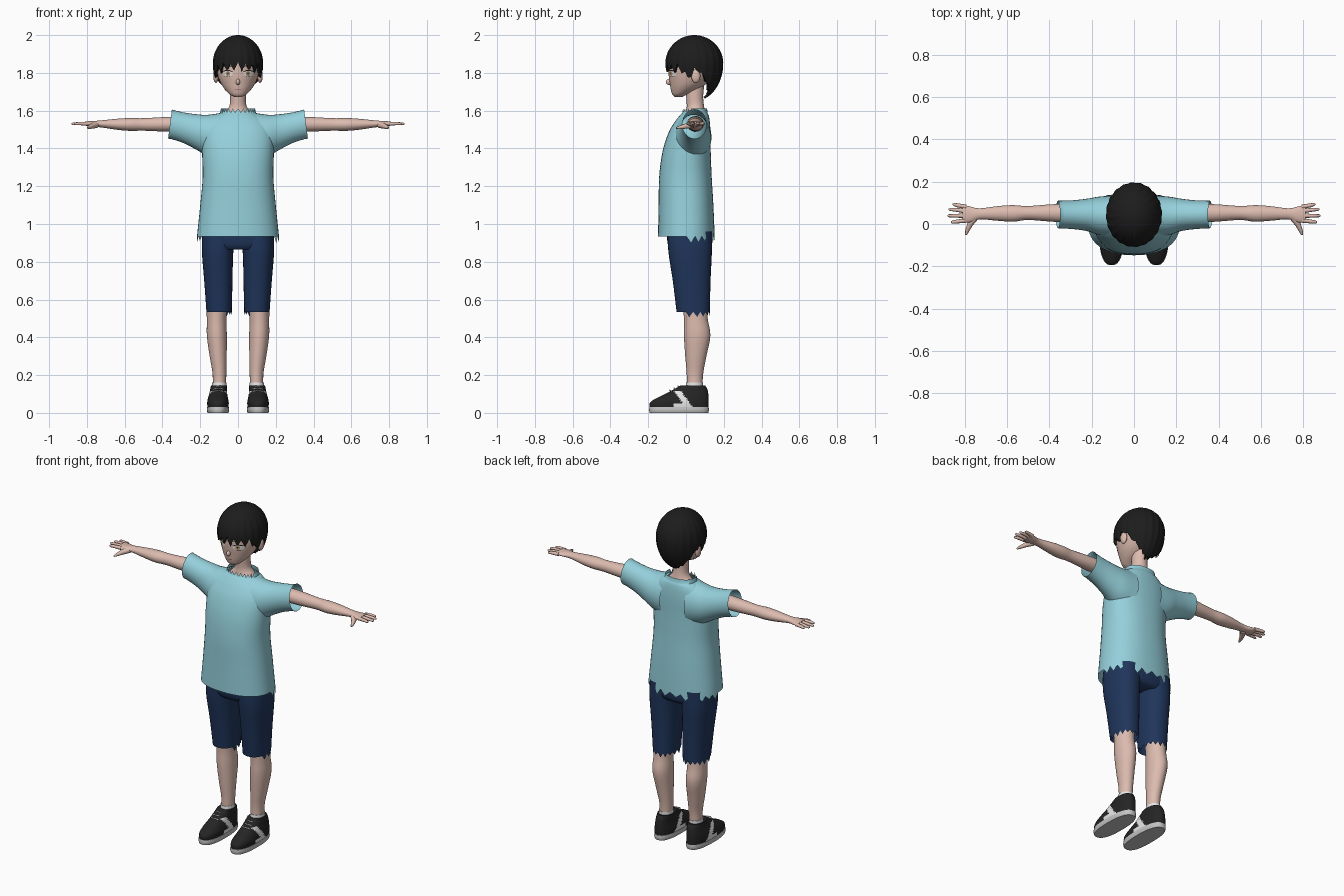
import bpy, bmesh
from math import sin, cos, pi, copysign, radians, acos
from mathutils import Vector
from mathutils.bvhtree import BVHTree

cube = bpy.data.objects.get("Cube")
if cube:
    bpy.data.objects.remove(cube, do_unlink=True)


def material(name, r, g, b):
    m = bpy.data.materials.new(name)
    m.use_nodes = True
    m.diffuse_color = (r, g, b, 1)
    m.node_tree.nodes["Principled BSDF"].inputs["Base Color"].default_value = (r, g, b, 1)
    return m


SKIN = material("skin", .72, .5, .43)
SHIRT = material("shirt_blue", .3, .63, .71)
NAVY = material("shorts_navy", .014, .036, .105)
HAIR = material("hair_black", .012, .012, .012)
BLACK = material("shoe_black", .018, .018, .018)
WHITE = material("white", .8, .8, .8)
SOLE = material("sole_grey", .55, .55, .55)
IRIS = material("iris_amber", .5, .33, .17)
LIP = material("lip_brown", .3, .12, .1)
SIDES = (("left", 1), ("right", -1))


def finish(name, bm, *mats):
    bmesh.ops.recalc_face_normals(bm, faces=bm.faces)
    me = bpy.data.meshes.new(name)
    bm.to_mesh(me)
    bm.free()
    for m in mats:
        me.materials.append(m)
    for p in me.polygons:
        p.use_smooth = True
    me.set_sharp_from_angle(angle=radians(50))
    ob = bpy.data.objects.new(name, me)
    bpy.context.collection.objects.link(ob)
    return ob


def skin_rows(bm, rows, caps=(False, False)):
    """Join rows of points with quads, optionally capping either end."""
    rows = [[bm.verts.new(p) for p in row] for row in rows]
    for a, b in zip(rows, rows[1:]):
        for i in range(len(a)):
            j = (i + 1) % len(a)
            bm.faces.new((a[i], a[j], b[j], b[i]))
    for cap, row in zip(caps, (rows[0], rows[-1])):
        if cap:
            bm.faces.new(row)


def spline(keys, sub):
    """Catmull-Rom interpolation of tuples."""
    out = []
    for k in range(len(keys) - 1):
        p0, p1 = keys[max(k - 1, 0)], keys[k]
        p2, p3 = keys[k + 1], keys[min(k + 2, len(keys) - 1)]
        for s in range(sub):
            t = s / sub
            out.append([b + t * (c - a + t * (2*a - 5*b + 4*c - d + t * (3*b - a - 3*c + d))) / 2
                        for a, b, c, d in zip(p0, p1, p2, p3)])
    return out + [list(keys[-1])]


def loft(name, keys, mats, axis="z", side=1, n=32, sub=4, power=2, caps=(False, False),
         first=None, last=None, rule=None):
    """Keys are (position, centre u, centre v, radius u, radius v)."""
    bm = bmesh.new()
    rows = []
    for pos, u, v, ru, rv in spline(keys, sub):
        row = []
        for i in range(n):
            c, s = cos(2 * pi * i / n), sin(2 * pi * i / n)
            a = u + ru * copysign(abs(c) ** (2 / power), c)
            b = v + rv * copysign(abs(s) ** (2 / power), s)
            row.append(Vector((a, b, pos) if axis == "z" else (pos, a, b)))
        rows.append(row)
    for edit, row in ((first, rows[0]), (last, rows[-1])):
        if edit:
            for i, p in enumerate(row):
                edit(i, p)
    for row in rows:
        for p in row:
            p.x *= side
    skin_rows(bm, rows, caps)
    if rule:
        for f in bm.faces:
            f.material_index = rule(f.calc_center_median())
    return finish(name, bm, *mats)


def tube(name, pts, radii, mat, n=10):
    bm = bmesh.new()
    pts = [Vector(p) for p in pts]
    rows = []
    for k, (p, r) in enumerate(zip(pts, radii)):
        d = pts[min(k + 1, len(pts) - 1)] - pts[max(k - 1, 0)]
        q = d.to_track_quat("Z", "Y")
        rows.append([p + q @ Vector((r * cos(2*pi*i/n), r * sin(2*pi*i/n), 0)) for i in range(n)])
    skin_rows(bm, rows, (True, True))
    return finish(name, bm, mat)


def ball(name, centre, size, mat):
    bm = bmesh.new()
    bmesh.ops.create_icosphere(bm, subdivisions=3, radius=1)
    for v in bm.verts:
        v.co = Vector(centre) + v.co * Vector(size)
    return finish(name, bm, mat)


def back_teeth(depth):
    def edit(i, p):
        if i % 2 and p.y > .01:
            p.z -= depth * (1 + .3 * sin(i * 2.3))
    return edit


def collar_teeth(i, p):
    if i % 2 == 0 or p.y > .03:
        p.z += .022


def sleeve_tilt(i, p):
    p.x -= (p.z - 1.53) * .13


# Shirt body with ragged hem and collar, then flared sleeves
loft("shirt_body", [(.935, 0, .002, .217, .15), (1.1, 0, 0, .2, .145), (1.25, 0, -.003, .187, .139),
                    (1.38, 0, .003, .19, .128), (1.48, 0, .018, .188, .112), (1.54, 0, .033, .16, .093),
                    (1.575, 0, .044, .12, .076), (1.59, 0, .048, .09, .064)],
     [SHIRT], n=48, power=2.3, first=back_teeth(.03), last=collar_teeth)
for label, s in SIDES:
    loft(label + "_sleeve", [(.08, .035, 1.46, .1, .13), (.16, .038, 1.468, .092, .11),
                             (.22, .043, 1.487, .077, .094), (.29, .044, 1.51, .068, .081),
                             (.36, .045, 1.53, .065, .078)],
         [SHIRT], axis="x", side=s, last=sleeve_tilt)

# Neck and upper chest
loft("neck", [(1.48, 0, .04, .12, .06), (1.57, 0, .05, .085, .055), (1.62, 0, .05, .047, .046),
              (1.68, 0, .046, .042, .045), (1.76, 0, .05, .045, .05)], [SKIN])

# Shorts
loft("shorts_hips", [(.865, 0, .02, .15, .1), (.9, 0, .02, .187, .118), (1.02, 0, .015, .18, .12)],
     [NAVY], power=2.4, caps=(True, False))
for label, s in SIDES:
    loft(label + "_shorts_leg", [(.535, .1, .038, .067, .088), (.7, .104, .03, .075, .1),
                                 (.85, .108, .022, .083, .115), (.96, .1, .02, .09, .118)],
         [NAVY], side=s, power=2.3, first=back_teeth(.022))
    # Bare leg
    loft(label + "_leg", [(.1, .1, .045, .036, .042), (.2, .098, .047, .036, .043),
                          (.3, .105, .052, .045, .056), (.41, .112, .059, .053, .07),
                          (.5, .113, .052, .051, .063), (.62, .11, .045, .055, .065)], [SKIN], side=s)
    # Arm and hand
    loft(label + "_arm", [(.2, .05, 1.53, .045, .042), (.37, .052, 1.528, .042, .039),
                          (.5, .052, 1.527, .033, .033), (.57, .05, 1.527, .039, .034),
                          (.64, .05, 1.528, .035, .029), (.73, .048, 1.53, .026, .018),
                          (.775, .045, 1.53, .038, .015), (.81, .05, 1.532, .041, .011)],
         [SKIN], axis="x", side=s, caps=(True, True))
    for finger, y, spread, tip in (("index", .017, -.008, .866), ("middle", .039, 0, .882),
                                   ("ring", .061, .008, .877), ("little", .081, .012, .858)):
        tube(f"{label}_{finger}_finger",
             [(s * .795, y, 1.531), (s * .84, y + spread * .7, 1.532),
              (s * (tip - .006), y + spread, 1.53), (s * tip, y + spread, 1.53)],
             (.011, .009, .007, .003), SKIN)
    tube(label + "_thumb", [(s * .75, .035, 1.526), (s * .775, .0, 1.518), (s * .79, -.035, 1.511),
                            (s * .795, -.052, 1.508)], (.018, .014, .009, .004), SKIN)

    # Shoe: sole, striped upper, sock and laces
    loft(label + "_sole", [(0, .106, -.037, .055, .155), (.014, .106, -.037, .059, .158),
                           (.03, .106, -.037, .058, .157)],
         [SOLE], side=s, n=48, power=2.5, caps=(True, True))

    def stripe(c):
        diagonal = abs(c.y - .04 + .75 * c.z) < .019 and c.z < .115
        foot = c.z < .05 and -.06 < c.y < .02
        return int(diagonal or foot)
    loft(label + "_shoe_upper", [(.028, .106, -.036, .056, .156), (.055, .106, -.035, .057, .155),
                                 (.078, .106, -.018, .053, .138), (.1, .105, .004, .048, .114),
                                 (.125, .103, .024, .044, .089), (.145, .101, .036, .042, .066)],
         [BLACK, WHITE], side=s, n=96, sub=6, power=2.4, caps=(False, True), rule=stripe)
    loft(label + "_sock", [(.13, .1, .044, .039, .047), (.162, .1, .046, .038, .045)],
         [WHITE], side=s, caps=(False, True))
    for k in range(3):
        y, z = -.042 - .022 * k, .142 - .011 * k
        tube(f"{label}_lace_{k + 1}", [(s * .08, y + .012, z - .007), (s * .104, y, z),
                                       (s * .128, y + .012, z - .007)], (.003, .003, .003), WHITE, 6)
    # Ear
    ball(label + "_ear", (s * .117, .052, 1.783), (.014, .024, .036), SKIN)

# Head
head = loft("head", [(1.672, 0, -.04, .018, .02), (1.685, 0, -.034, .042, .038), (1.71, 0, -.01, .067, .07),
                     (1.74, 0, .01, .088, .095), (1.78, 0, .026, .105, .117), (1.82, 0, .034, .113, .127),
                     (1.88, 0, .04, .114, .13), (1.94, 0, .04, .09, .1), (1.975, 0, .045, .04, .05)],
            [SKIN], n=48, sub=5, caps=(True, True))
ball("nose", (0, -.09, 1.752), (.011, .017, .016), SKIN)
face = BVHTree.FromPolygons([v.co for v in head.data.vertices], [p.vertices for p in head.data.polygons])


def decal(name, x, z, rx, rz, lift, mat, side=1, bend=0):
    """Thin oval patch laid on the face; bend curves its ends downward."""
    bm = bmesh.new()
    rows = []
    for k in (1, .7, .4, .1):
        row = []
        for i in range(20):
            c, d = k * cos(pi * i / 10), k * sin(pi * i / 10)
            px, pz = side * (x + rx * c), z + rz * d - bend * c * c
            hit = face.ray_cast(Vector((px, -1, pz)), Vector((0, 1, 0)))[0]
            row.append(Vector((px, hit.y - lift, pz)))
        rows.append(row)
    skin_rows(bm, rows, (False, True))
    ob = finish(name, bm, mat)
    ob.data.shade_smooth()
    return ob


for label, s in SIDES:
    decal(label + "_eye_white", .055, 1.796, .028, .015, .002, WHITE, s)
    decal(label + "_iris", .053, 1.797, .011, .014, .003, IRIS, s)
    decal(label + "_pupil", .053, 1.797, .004, .006, .004, HAIR, s)
    decal(label + "_upper_lash", .056, 1.813, .031, .003, .004, HAIR, s, .009)
    decal(label + "_lower_lash", .058, 1.78, .016, .001, .003, HAIR, s, -.003)
    decal(label + "_brow", .055, 1.838, .028, .003, .003, HAIR, s, .006)
decal("mouth", 0, 1.714, .02, .002, .002, LIP)

# Hair cap: its lower edge follows the fringe, sideburns, ears and nape
EDGE = [(-1, 1.672), (-.75, 1.705), (-.5, 1.75), (-.25, 1.8), (0, 1.82), (.1, 1.785), (.25, 1.775),
        (.45, 1.82), (1.01, 1.832)]


def hair_edge(f):
    for (a, za), (b, zb) in zip(EDGE, EDGE[1:]):
        if f <= b:
            return za + (zb - za) * (f - a) / (b - a)


COLS, ROWS = 120, 22
rows = [[] for _ in range(ROWS + 1)]
for i in range(COLS):
    t = 2 * pi * i / COLS
    low = hair_edge(max(-1, -sin(t)))
    tooth = abs(i % 6 - 3) / 3 - .5
    low += tooth * (.042 if -sin(t) > .3 else .014) * (1 + .4 * sin(i * 1.7))
    end = acos(max(-.98, (low - 1.85) / .2)) if low < 1.85 else acos((low - 1.85) / .15)
    for k in range(ROWS + 1):
        last = k == ROWS
        phi = end * (.03 + .97 * min(k, ROWS - 1) / (ROWS - 1))
        r = sin(phi) * (1 + .012 * sin(20 * t) * sin(phi)) * (.86 if last else 1)
        z = 1.85 + cos(phi) * (.15 if phi < pi / 2 else .2) + (.008 if last else 0)
        rows[k].append(Vector((.132 * r * cos(t), .044 + .152 * r * sin(t), z)))
bm = bmesh.new()
skin_rows(bm, rows, (True, False))
finish("hair", bm, HAIR)
